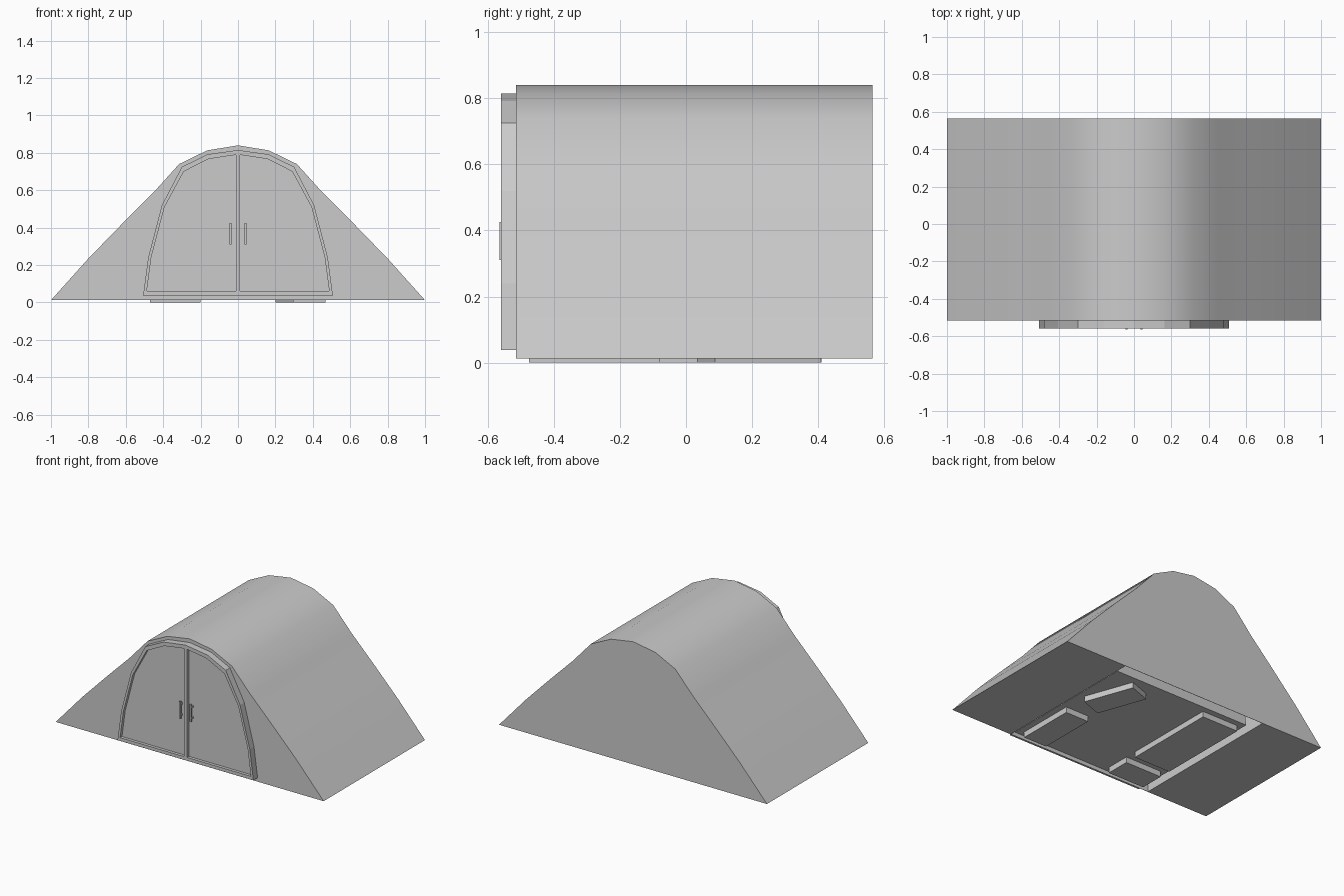
import bpy, bmesh, math
from mathutils import Vector

if "Cube" in bpy.data.objects:
    bpy.data.objects.remove(bpy.data.objects["Cube"])


def prism(name, points, y0, y1):
    """Extrude an x/z outline along y."""
    bm = bmesh.new()
    face = bm.faces.new([bm.verts.new((x, y0, z)) for x, z in points])
    ext = bmesh.ops.extrude_face_region(bm, geom=[face])
    new = [g for g in ext["geom"] if isinstance(g, bmesh.types.BMVert)]
    bmesh.ops.translate(bm, verts=new, vec=Vector((0, y1 - y0, 0)))
    bmesh.ops.recalc_face_normals(bm, faces=bm.faces)
    mesh = bpy.data.meshes.new(name)
    bm.to_mesh(mesh)
    bm.free()
    obj = bpy.data.objects.new(name, mesh)
    bpy.context.collection.objects.link(obj)
    return obj


def box(name, x0, x1, y0, y1, z0, z1, turn=0):
    """Box from limits, optionally turned about its own upright axis."""
    hx = (x1 - x0) / 2
    obj = prism(name, [(-hx, z0), (hx, z0), (hx, z1), (-hx, z1)],
                -(y1 - y0) / 2, (y1 - y0) / 2)
    obj.location = ((x0 + x1) / 2, (y0 + y1) / 2, 0)
    obj.rotation_euler.z = math.radians(turn)
    return obj


def select(obj):
    bpy.ops.object.select_all(action='DESELECT')
    obj.select_set(True)
    bpy.context.view_layer.objects.active = obj


def cut(obj, cutter):
    """Subtract the cutter, then remove it."""
    cutter.hide_render = True
    mod = obj.modifiers.new("cut", 'BOOLEAN')
    mod.operation = 'DIFFERENCE'
    mod.solver = 'EXACT'
    mod.object = cutter
    bpy.context.view_layer.update()
    select(obj)
    bpy.ops.object.modifier_apply(modifier=mod.name)
    bpy.data.objects.remove(cutter)


def mirrored(half):
    """Complete a half outline that runs from right base to the top centre."""
    return half + [(-x, z) for x, z in reversed(half) if x > 0]


# earth mound, hollow underneath
mound = prism("mound", mirrored([(1, .012), (.8, .235), (.62, .42), (.45, .59),
                                 (.315, .74), (.165, .813), (0, .84)]), -.515, .565)
cut(mound, box("mound_cutter", -.54, .54, -.513, .563, -.1, .3))
select(mound)
bpy.ops.object.shade_smooth_by_angle(angle=math.radians(30))

# arched room with its front frame
room = prism("arched_room", mirrored([(.507, .038), (.48, .24), (.407, .52),
                                      (.3, .725), (.163, .792), (0, .815)]), -.56, .45)

# two recessed door panels
half_door = [(.012, .06), (.488, .06), (.464, .24), (.393, .51),
             (.29, .7), (.158, .767), (.012, .789)]
for side in (1, -1):
    cut(room, prism("door_cutter", [(x * side, z) for x, z in half_door], -.6, -.54))

# door handles: bar and two standoffs each
for side, label in ((1, "right"), (-1, "left")):
    x = .04 * side
    box("handle_bar_" + label, x - .006, x + .006, -.565, -.555, .31, .425)
    for z in (.325, .40):
        box("handle_post_" + label, x - .005, x + .005, -.557, -.538, z, z + .012)

# low blocks under the room
box("base_block_front_right", .295, .467, -.475, -.08, 0, .05)
box("base_block_turned", .2525, .4125, .05, .39, 0, .05, turn=20)
box("base_block_long", -.47, -.2, -.23, .41, 0, .05)
box("base_block_front_left", -.47, -.2, -.475, -.31, 0, .05)
